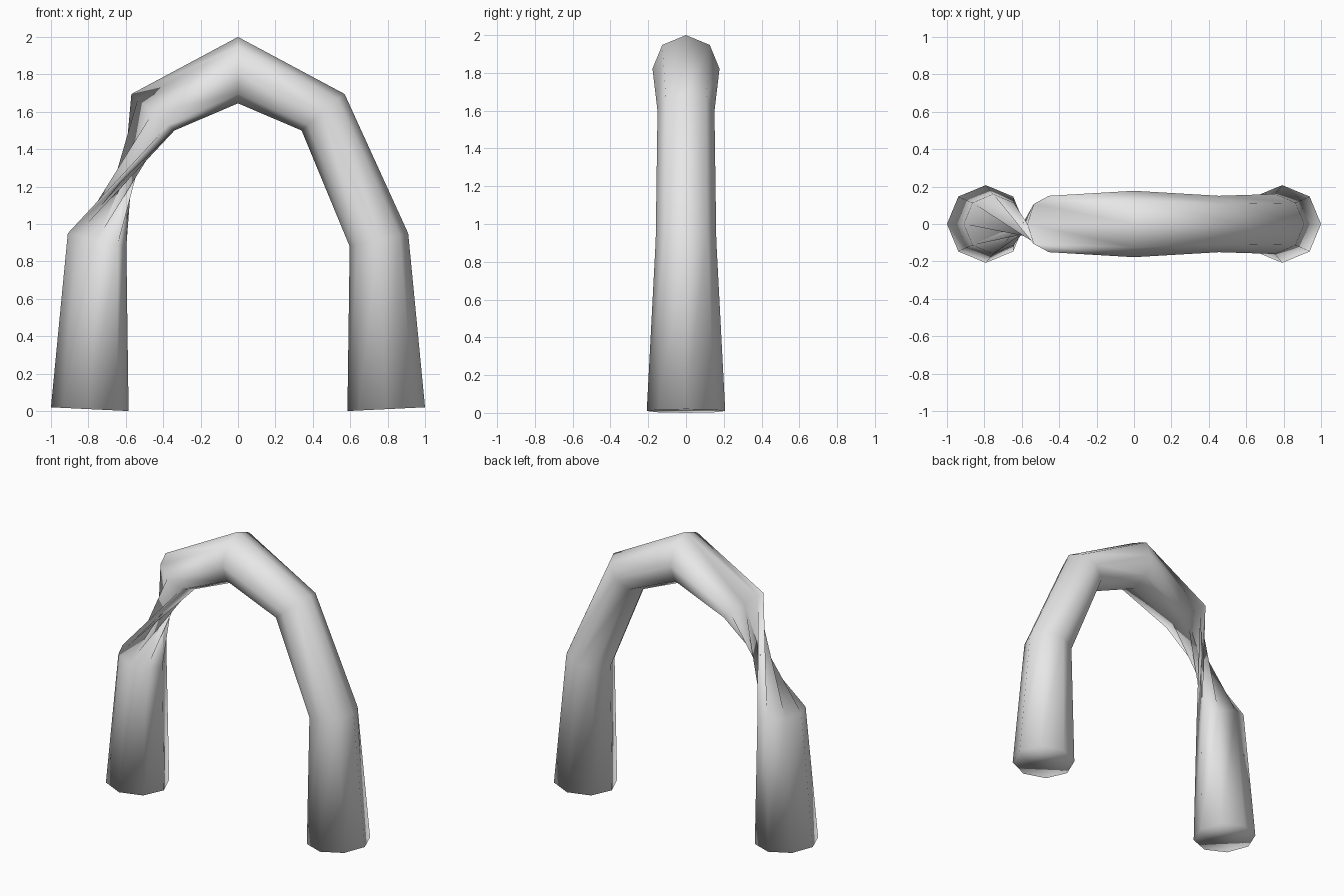
import bpy, bmesh
from math import sin, cos, pi
from mathutils import Vector

cube = bpy.data.objects.get("Cube")
if cube:
    bpy.data.objects.remove(cube)

SIDES = 8

# Plain grey surface
grey = bpy.data.materials.new("plain_grey")
grey.use_nodes = True
colour = (0.8, 0.8, 0.8, 1)
grey.diffuse_color = colour
grey.node_tree.nodes["Principled BSDF"].inputs["Base Color"].default_value = colour

# Outer and inner edge of each joint (x, z), from the left foot to the crown
half = [((1.0, 0.02), (0.585, 0.0)),
        ((0.91, 0.95), (0.597, 0.88)),
        ((0.57, 1.695), (0.34, 1.5))]
crown = ((0, 2.0), (0, 1.645))
other = [tuple((-x, z) for x, z in joint) for joint in reversed(half)]
joints = half + [crown] + other
TWIST_AFTER = 4      # the tube turns half a revolution beyond this joint

bm = bmesh.new()


def ring(outer, inner, turn):
    """Round cross-section spanning the outer and inner edge."""
    o, i = (Vector((x, 0, z)) for x, z in (outer, inner))
    centre, out = (o + i) / 2, (o - i) / 2
    side = Vector((0, out.length, 0))
    angles = [2 * pi * k / SIDES + turn for k in range(SIDES)]
    return [bm.verts.new(centre + out * cos(a) + side * sin(a)) for a in angles]


rings = [ring(o, i, pi if n > TWIST_AFTER else 0) for n, (o, i) in enumerate(joints)]

# Tube walls and foot caps
for a, b in zip(rings, rings[1:]):
    for k in range(SIDES):
        m = (k + 1) % SIDES
        bm.faces.new((a[k], a[m], b[m], b[k]))
bm.faces.new(reversed(rings[0]))
bm.faces.new(rings[-1])
for f in bm.faces:
    f.smooth = True

mesh = bpy.data.meshes.new("twisted_arch")
bm.to_mesh(mesh)
bm.free()
mesh.materials.append(grey)
arch = bpy.data.objects.new("twisted_arch", mesh)
bpy.context.collection.objects.link(arch)
